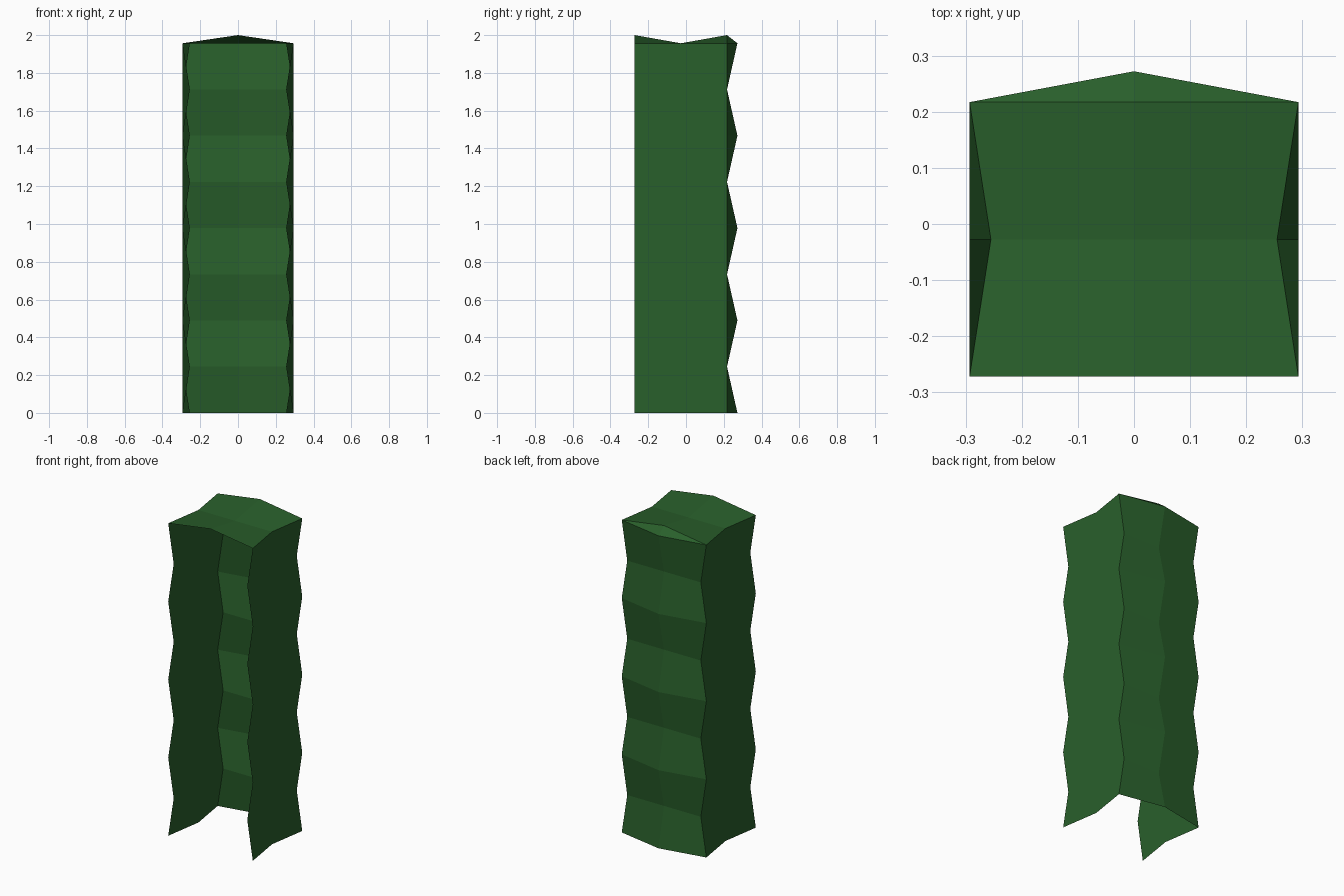
import bpy

if "Cube" in bpy.data.objects:
    bpy.data.objects.remove(bpy.data.objects["Cube"])

H = 0.2446                     # fold spacing
ROWS = 8                       # folds up the height
Y0 = -0.272                    # front edge
Y1 = Y0 + 2 * H                # back corner line
BULGE = 0.055                  # depth of the back wall folds
TOP = ROWS * H                 # height of the side walls

green = bpy.data.materials.new("green")
green.diffuse_color = (0.022, 0.115, 0.024, 1)
green.use_nodes = True
green.node_tree.nodes["Principled BSDF"].inputs["Base Color"].default_value = green.diffuse_color


def wall_x(j, k):
    """Checkerboard crumple of the side walls."""
    return 0.293 if (j + k) % 2 == 0 else 0.255


def add_mesh(name, verts, faces):
    mesh = bpy.data.meshes.new(name)
    mesh.from_pydata(verts, [], faces)
    mesh.materials.append(green)
    ob = bpy.data.objects.new(name, mesh)
    bpy.context.collection.objects.link(ob)


def sheet(name, nu, nv, point, ridge, flip=False):
    """Flat-faced quad grid; each quad folds along the diagonal
    joining the points whose i + j has the parity 'ridge'."""
    w = nu + 1
    verts = [point(i, j) for j in range(nv + 1) for i in range(w)]
    faces = []
    for j in range(nv):
        for i in range(nu):
            a = j * w + i
            f = [a, a + 1, a + w + 1, a + w]
            if (i + j) % 2 != ridge:
                f = f[1:] + f[:1]
            if flip:
                f = [f[0], f[3], f[2], f[1]]
            faces.append(f)
    add_mesh(name, verts, faces)


# Side walls
for name, s in (("right_wall", 1), ("left_wall", -1)):
    sheet(name, 2, ROWS,
          lambda j, k, s=s: (s * wall_x(j, k), Y0 + j * H, k * H),
          ridge=0, flip=s < 0)

# Back wall: the middle line bulges out on every second fold
sheet("back_wall", 2, ROWS,
      lambda i, k: ((i - 1) * wall_x(2, k),
                    Y1 + (BULGE if i == 1 and k % 2 == 0 else 0), k * H),
      ridge=1, flip=True)

# Top: the middle line rises at the front and back edges
sheet("top_panel", 2, 2,
      lambda i, j: ((i - 1) * wall_x(j, ROWS), Y0 + j * H,
                    2.0 if i == 1 and j != 1 else TOP),
      ridge=1)

# Sloping strip closing the gap between the top and the back wall
add_mesh("back_top_strip",
         [(-0.293, Y1, TOP), (0, Y1, 2.0), (0.293, Y1, TOP), (0, Y1 + BULGE, TOP)],
         [(0, 1, 3), (1, 2, 3)])
